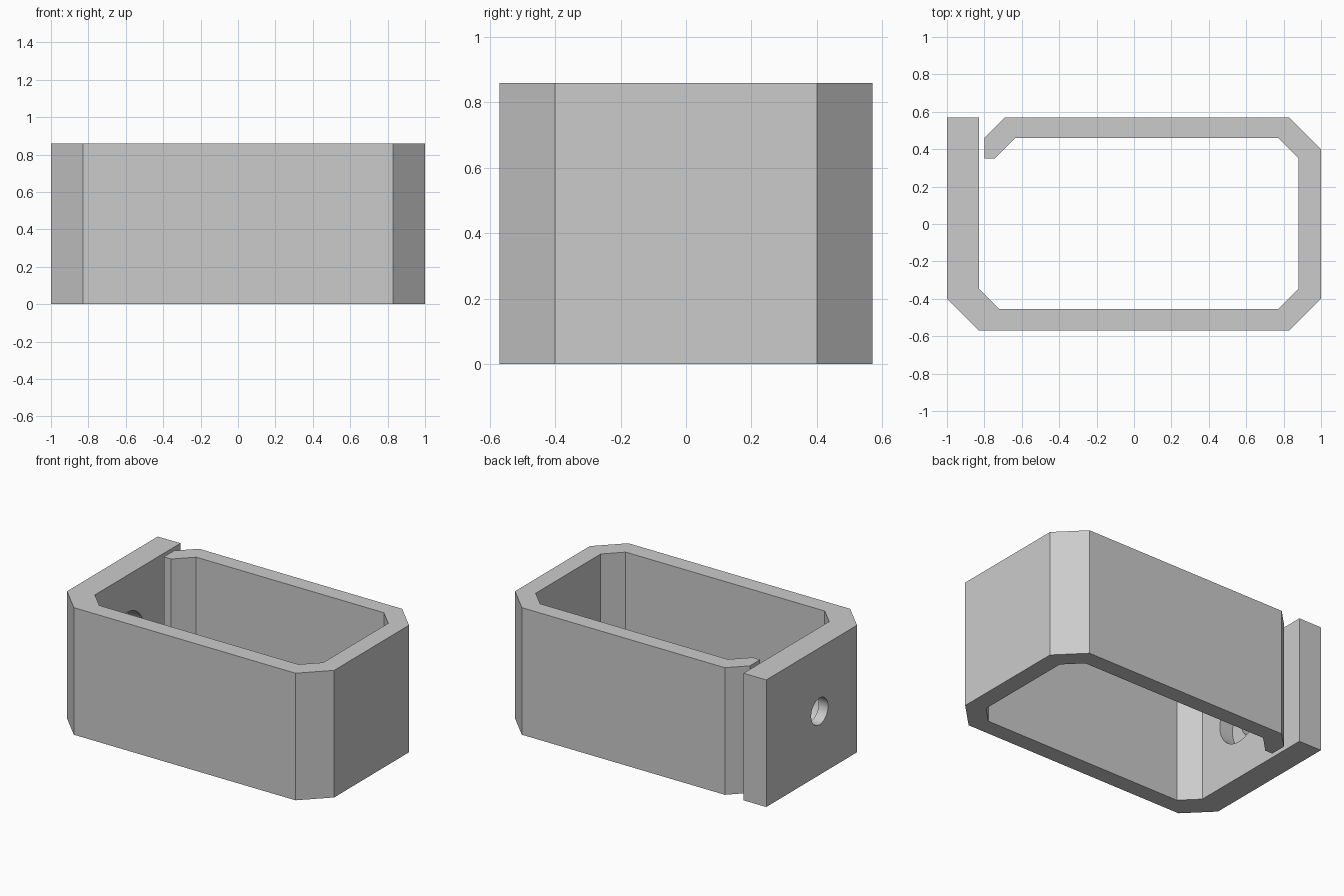
import bpy
import bmesh
import math

HEIGHT = 0.86
HOLE_Z = HEIGHT / 2
WALL_X = -0.83  # inner face of the thick wall

cube = bpy.data.objects.get("Cube")
if cube:
    bpy.data.objects.remove(cube, do_unlink=True)

grey = bpy.data.materials.new("plain_grey")
grey.use_nodes = True
grey.diffuse_color = (0.6, 0.6, 0.6, 1)
grey.node_tree.nodes["Principled BSDF"].inputs["Base Color"].default_value = (0.6, 0.6, 0.6, 1)

# Open ring outline: outer side, hooked free end, then inner side
outer = [(-1, 0.57), (-1, -0.4), (-0.83, -0.57), (0.83, -0.57),
         (1, -0.4), (1, 0.4), (0.83, 0.57), (-0.69, 0.57)]
hook = [(-0.8, 0.46), (-0.8, 0.35), (-0.745, 0.35), (-0.635, 0.46)]
inner = [(0.77, 0.46), (0.88, 0.35), (0.88, -0.345), (0.77, -0.455),
         (-0.72, -0.455), (WALL_X, -0.345), (WALL_X, 0.57)]

bm = bmesh.new()
base = bm.faces.new([bm.verts.new((x, y, 0)) for x, y in outer + hook + inner])
top = bmesh.ops.extrude_face_region(bm, geom=[base])["geom"]
bmesh.ops.translate(bm, vec=(0, 0, HEIGHT),
                    verts=[v for v in top if isinstance(v, bmesh.types.BMVert)])
bmesh.ops.recalc_face_normals(bm, faces=bm.faces)
mesh = bpy.data.meshes.new("clasp_body")
bm.to_mesh(mesh)
bm.free()
body = bpy.data.objects.new("clasp_body", mesh)
bpy.context.collection.objects.link(body)
mesh.materials.append(grey)


def bore(name, radius, x_start, x_end):
    """Cut a round hole along x through the thick wall."""
    bpy.ops.mesh.primitive_cylinder_add(
        vertices=48, radius=radius, depth=x_end - x_start,
        location=((x_start + x_end) / 2, 0, HOLE_Z), rotation=(0, math.pi / 2, 0))
    cutter = bpy.context.object
    cutter.name = name
    cutter.hide_render = True
    cutter.data.materials.append(grey)
    mod = body.modifiers.new(name, 'BOOLEAN')
    mod.operation = 'DIFFERENCE'
    mod.solver = 'EXACT'
    mod.object = cutter
    bpy.ops.object.select_all(action='DESELECT')
    body.select_set(True)
    bpy.context.view_layer.objects.active = body
    bpy.ops.object.modifier_apply(modifier=name)
    bpy.data.objects.remove(cutter, do_unlink=True)


# Screw hole with a wider recess on the inside
bore("screw_hole", 0.09, -1.1, -0.7)
bore("screw_head_recess", 0.18, WALL_X - 0.1, -0.7)

bpy.ops.object.shade_smooth_by_angle(angle=math.radians(30))
